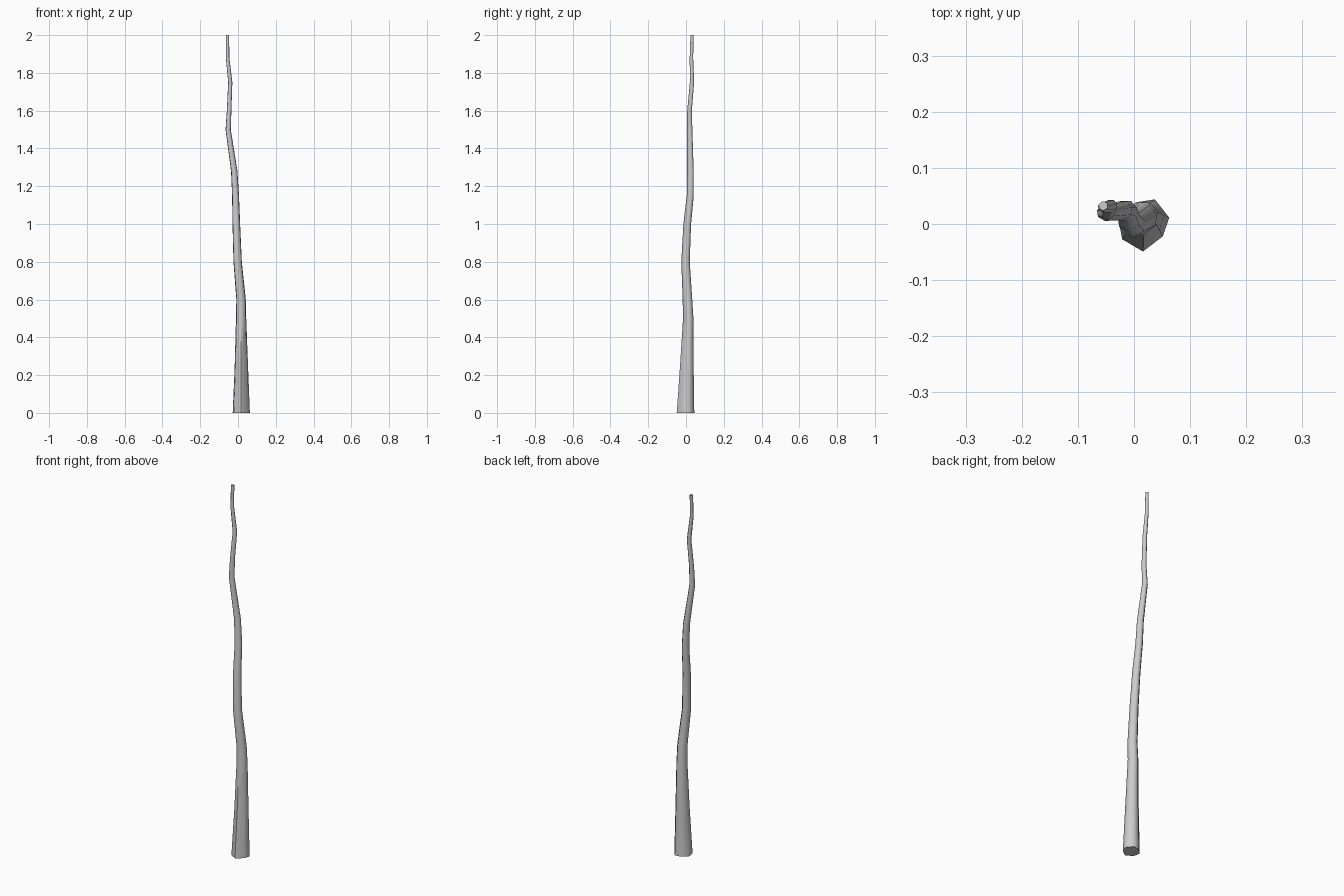
import bpy, bmesh, math

if "Cube" in bpy.data.objects:
    bpy.data.objects.remove(bpy.data.objects["Cube"])

# Rings up the stem: height, centre x, centre y, radius
rings = [
    (0.00, 0.016, -0.004, 0.046), (0.25, 0.017, 0.004, 0.036),
    (0.50, 0.016, 0.012, 0.028), (0.60, 0.016, 0.008, 0.026),
    (0.80, -0.002, -0.002, 0.023), (1.00, -0.009, 0.007, 0.021),
    (1.15, -0.013, 0.023, 0.019), (1.28, -0.020, 0.024, 0.0175),
    (1.50, -0.052, 0.020, 0.0145), (1.60, -0.047, 0.019, 0.0125),
    (1.75, -0.041, 0.032, 0.0115), (1.88, -0.055, 0.029, 0.0095),
    (2.00, -0.055, 0.032, 0.0085),
]
# Irregular seven-sided cross-section: angle in degrees, relative radius
section = [(18, 1.07), (66, 1.14), (108, 0.97), (163, 1.0),
           (212, 0.95), (270, 0.98), (333, 0.86)]

bm = bmesh.new()
loops = []
for z, cx, cy, r in rings:
    # the root flare is uneven, the stem gets rounder higher up
    uneven = max(0.2, 1 - z)
    loops.append([bm.verts.new((
        cx + r * (1 + (k - 1) * uneven) * math.cos(math.radians(a)),
        cy + r * (1 + (k - 1) * uneven) * math.sin(math.radians(a)), z))
        for a, k in section])

# Stem walls
n = len(section)
for lo, hi in zip(loops, loops[1:]):
    for i in range(n):
        j = (i + 1) % n
        bm.faces.new((lo[i], lo[j], hi[j], hi[i]))
# End caps
bm.faces.new(loops[0][::-1])
bm.faces.new(loops[-1])

mesh = bpy.data.meshes.new("trunk")
bm.to_mesh(mesh)
bm.free()
trunk = bpy.data.objects.new("trunk", mesh)
bpy.context.collection.objects.link(trunk)
bpy.context.view_layer.objects.active = trunk
trunk.select_set(True)
bpy.ops.object.shade_smooth_by_angle(angle=math.radians(65))
